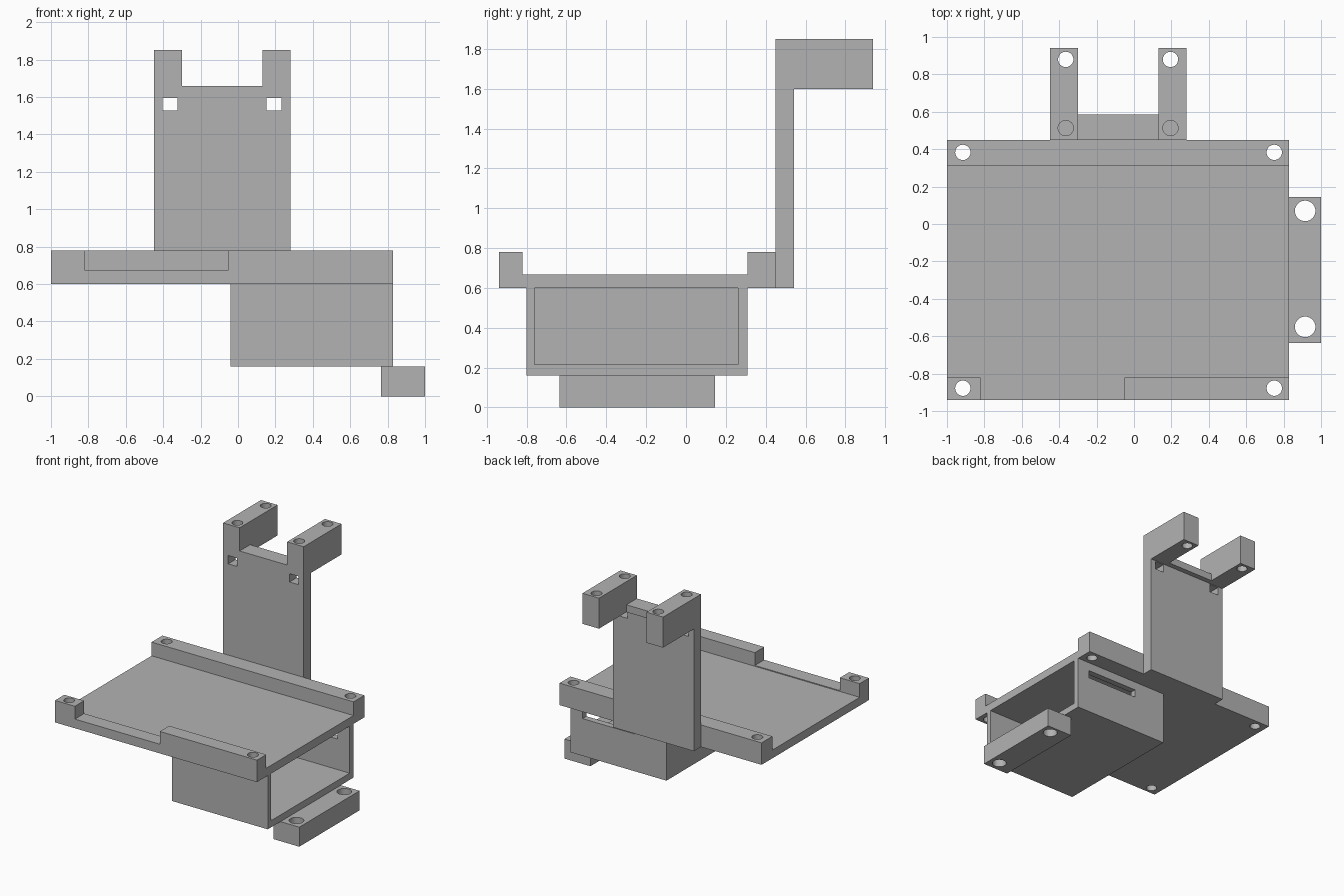
import bpy
import bmesh

default = bpy.data.objects.get("Cube")
if default:
    bpy.data.objects.remove(default, do_unlink=True)

grey = bpy.data.materials.new("plain grey")
grey.use_nodes = True
grey.diffuse_color = (0.45, 0.45, 0.45, 1)
grey.node_tree.nodes["Principled BSDF"].inputs["Base Color"].default_value = (0.45, 0.45, 0.45, 1)


def finish(name, bm):
    mesh = bpy.data.meshes.new(name)
    bm.to_mesh(mesh)
    bm.free()
    mesh.materials.append(grey)
    obj = bpy.data.objects.new(name, mesh)
    bpy.context.scene.collection.objects.link(obj)
    return obj


def box(name, x, y, z):
    """Box from (low, high) ranges on each axis."""
    bm = bmesh.new()
    bmesh.ops.create_cube(bm, size=1)
    for v in bm.verts:
        v.co = [(a + b) / 2 + c * (b - a) for (a, b), c in zip((x, y, z), v.co)]
    return finish(name, bm)


def drill(x, y, radius, z):
    """Upright round cutter."""
    bm = bmesh.new()
    bmesh.ops.create_cone(bm, cap_ends=True, segments=32, radius1=radius,
                          radius2=radius, depth=z[1] - z[0])
    bmesh.ops.translate(bm, verts=bm.verts, vec=(x, y, (z[0] + z[1]) / 2))
    return finish("cutter", bm)


def cut(obj, *cutters):
    """Subtract the cutters, bake the result and drop the cutters."""
    for c in cutters:
        c.hide_render = True
        mod = obj.modifiers.new("cut", 'BOOLEAN')
        mod.operation = 'DIFFERENCE'
        mod.solver = 'EXACT'
        mod.object = c
    deps = bpy.context.evaluated_depsgraph_get()
    mesh = bpy.data.meshes.new_from_object(obj.evaluated_get(deps))
    obj.modifiers.clear()
    obj.data = mesh
    for c in cutters:
        bpy.data.objects.remove(c, do_unlink=True)


# Tray floor with a slightly raised front lip
TRAY_X = (-1, 0.83)
BASE, RIM = 0.6, 0.78
box("tray_floor", TRAY_X, (-0.82, 0.31), (BASE, 0.668))
box("front_lip", (-0.82, -0.05), (-0.94, -0.82), (BASE, 0.675))

# Tray rails with screw holes
HOLE_R = 0.041
THROUGH = (0.5, 0.9)
rail = box("back_rail", TRAY_X, (0.31, 0.45), (BASE, RIM))
cut(rail, *[drill(x, 0.383, HOLE_R, THROUGH) for x in (-0.915, 0.75)])
rail = box("front_rail", (-0.05, 0.83), (-0.94, -0.82), (BASE, RIM))
cut(rail, drill(0.75, -0.878, HOLE_R, THROUGH))
corner = box("front_corner_block", (-1, -0.82), (-0.94, -0.82), (BASE, RIM))
cut(corner, drill(-0.915, -0.878, HOLE_R, THROUGH))

# Housing below the tray, open at the side, with a slot in its back wall
housing = box("housing", (-0.04, 0.83), (-0.80, 0.31), (0.16, BASE))
cut(housing,
    box("cutter", (0.01, 1), (-0.76, 0.26), (0.215, 0.7)),
    box("cutter", (0.25, 0.72), (0.2, 0.4), (0.465, 0.53)))

# Mounting foot
foot = box("mounting_foot", (0.765, 1), (-0.635, 0.145), (0, 0.16))
cut(foot, *[drill(0.915, y, 0.055, (-0.1, 0.3)) for y in (0.07, -0.55)])

# Upright with two square windows
wall = box("upright", (-0.45, 0.28), (0.45, 0.542), (BASE, 1.6))
cut(wall, *[box("cutter", (x, x + 0.081), (0.4, 0.6), (1.527, 1.595))
            for x in (-0.404, 0.152)])
box("upright_top_bar", (-0.30, 0.13), (0.45, 0.585), (1.6, 1.66))

# Arms with a blind hole in front and a through hole behind
for side, low, high, hole in (("right", -0.45, -0.30, -0.365), ("left", 0.13, 0.28, 0.195)):
    arm = box(side + "_arm", (low, high), (0.45, 0.94), (1.6, 1.85))
    cut(arm, drill(hole, 0.88, HOLE_R, (1.5, 2)), drill(hole, 0.513, HOLE_R, (1.62, 2)))
